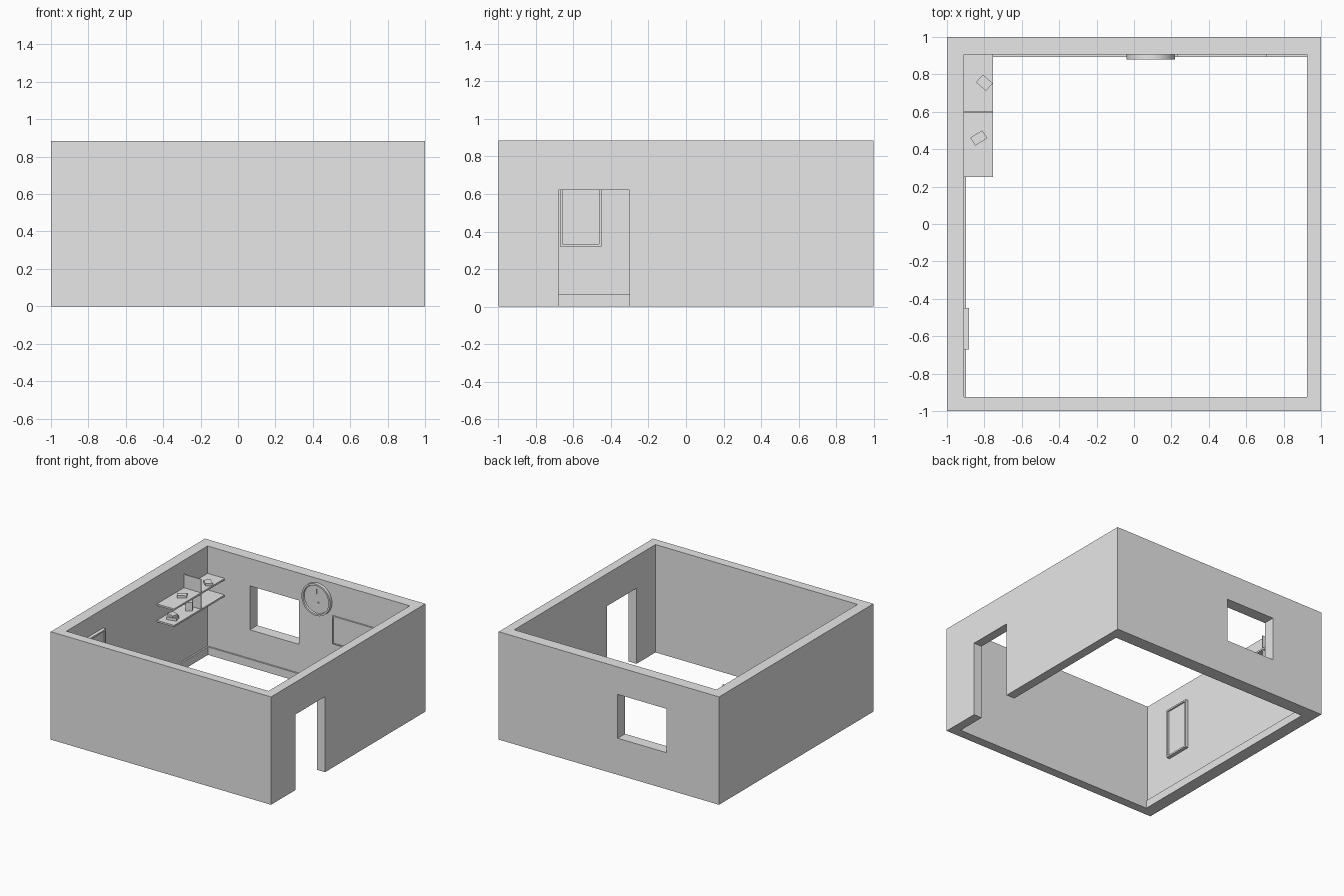
import bpy, bmesh, math
from mathutils import Matrix, Vector

cube = bpy.data.objects.get("Cube")
if cube:
    bpy.data.objects.remove(cube, do_unlink=True)

grey = bpy.data.materials.new("plain_grey")
grey.use_nodes = True
grey.diffuse_color = (0.8, 0.8, 0.8, 1)
grey.node_tree.nodes["Principled BSDF"].inputs["Base Color"].default_value = (0.8, 0.8, 0.8, 1)


def finish(name, bm):
    bmesh.ops.recalc_face_normals(bm, faces=bm.faces)
    mesh = bpy.data.meshes.new(name)
    bm.to_mesh(mesh)
    bm.free()
    mesh.materials.append(grey)
    obj = bpy.data.objects.new(name, mesh)
    bpy.context.collection.objects.link(obj)
    return obj


def box_mesh(low, high, turn=0):
    low, high = Vector(low), Vector(high)
    bm = bmesh.new()
    bmesh.ops.create_cube(bm, size=1)
    bm.transform(Matrix.Translation((low + high) / 2)
                 @ Matrix.Rotation(math.radians(turn), 4, 'Z')
                 @ Matrix.Diagonal((*(high - low), 1)))
    return bm


def box(name, low, high, turn=0):
    return finish(name, box_mesh(low, high, turn))


def item(name, x, y, z, size, turn):
    """Box resting on a shelf, turned about its upright axis."""
    w, d, h = size
    return box(name, (x - w / 2, y - d / 2, z), (x + w / 2, y + d / 2, z + h), turn)


def framed_panel(name, low, high, facing, border, recess):
    """Flat box whose face towards the room is inset and sunk to leave a frame."""
    bm = box_mesh(low, high)
    bm.normal_update()
    front = max(bm.faces, key=lambda f: f.normal.dot(Vector(facing)))
    bmesh.ops.inset_region(bm, faces=[front], thickness=border)
    inner = bmesh.ops.extrude_face_region(bm, geom=[front])
    verts = [v for v in inner["geom"] if isinstance(v, bmesh.types.BMVert)]
    bmesh.ops.translate(bm, verts=verts, vec=-recess * Vector(facing))
    if front.is_valid:
        bmesh.ops.delete(bm, geom=[front], context='FACES')
    return finish(name, bm)


# Room walls: inner faces, then openings cut through
LEFT, RIGHT, FRONT, BACK, HEIGHT = -0.91, 0.925, -0.925, 0.905, 0.885
walls = box("walls", (-1, -1, 0), (1, 1, HEIGHT))
openings = {
    "room_cutter": ((LEFT, FRONT, -0.5), (RIGHT, BACK, 1.5)),
    "door_cutter": ((0.8, -0.68, -0.5), (1.2, -0.3, 0.62)),
    "window_cutter": ((-0.525, 0.8, 0.3), (-0.08, 1.2, 0.66)),
}
bpy.context.view_layer.objects.active = walls
for name, (low, high) in openings.items():
    cutter = box(name, low, high)
    cutter.hide_render = True
    cut = walls.modifiers.new(name, 'BOOLEAN')
    cut.operation = 'DIFFERENCE'
    cut.solver = 'EXACT'
    cut.object = cutter
    bpy.ops.object.modifier_apply(modifier=cut.name)
    bpy.data.objects.remove(cutter, do_unlink=True)

# Skirting boards on two walls
box("back_skirting", (LEFT, BACK - 0.013, 0), (RIGHT, BACK, 0.065))
box("side_skirting", (LEFT, FRONT, 0), (LEFT + 0.013, BACK - 0.013, 0.065))

# Wall panels
framed_panel("side_mirror", (LEFT, -0.67, 0.32), (-0.882, -0.45, 0.73), (1, 0, 0), 0.018, 0.012)
framed_panel("back_picture", (0.23, BACK - 0.013, 0.39), (0.71, BACK, 0.62), (0, -1, 0), 0.012, 0.006)

# Wall clock: raised rim around a dial
bm = bmesh.new()
profile = [(0, 0.012), (0.113, 0.012), (0.116, 0.026), (0.13, 0.026), (0.13, 0)]
points = [bm.verts.new((r, -d, 0)) for r, d in profile]
edges = [bm.edges.new(pair) for pair in zip(points, points[1:])]
bmesh.ops.spin(bm, geom=points + edges, cent=(0, 0, 0), axis=(0, 1, 0),
               angle=math.tau, steps=48)
bmesh.ops.remove_doubles(bm, verts=bm.verts, dist=0.0001)
clock = finish("clock", bm)
clock.location = (0.09, BACK, 0.72)
clock.select_set(True)
bpy.context.view_layer.objects.active = clock
bpy.ops.object.shade_smooth_by_angle(angle=math.radians(30))
clock.select_set(False)
dial = BACK - 0.012
box("clock_long_hand", (0.087, dial - 0.006, 0.765), (0.093, dial, 0.805))
box("clock_pin", (0.1, dial - 0.006, 0.69), (0.11, dial, 0.7))

# Shelves with an upright divider
for name, top in (("lower_shelf", 0.525), ("upper_shelf", 0.66)):
    box(name, (LEFT, 0.25, top - 0.014), (-0.755, BACK, top))
box("shelf_divider", (LEFT, 0.597, 0.525), (-0.755, 0.605, 0.77))

# Things on the shelves
item("upper_book_back", -0.8, 0.755, 0.66, (0.07, 0.055, 0.02), -42)
item("upper_book_front", -0.83, 0.46, 0.66, (0.075, 0.05, 0.02), 32)
item("lower_book_bottom", -0.83, 0.34, 0.525, (0.08, 0.06, 0.022), 15)
item("lower_book_top", -0.83, 0.34, 0.547, (0.065, 0.05, 0.02), -20)
item("lower_box", -0.82, 0.54, 0.525, (0.05, 0.04, 0.07), 30)
